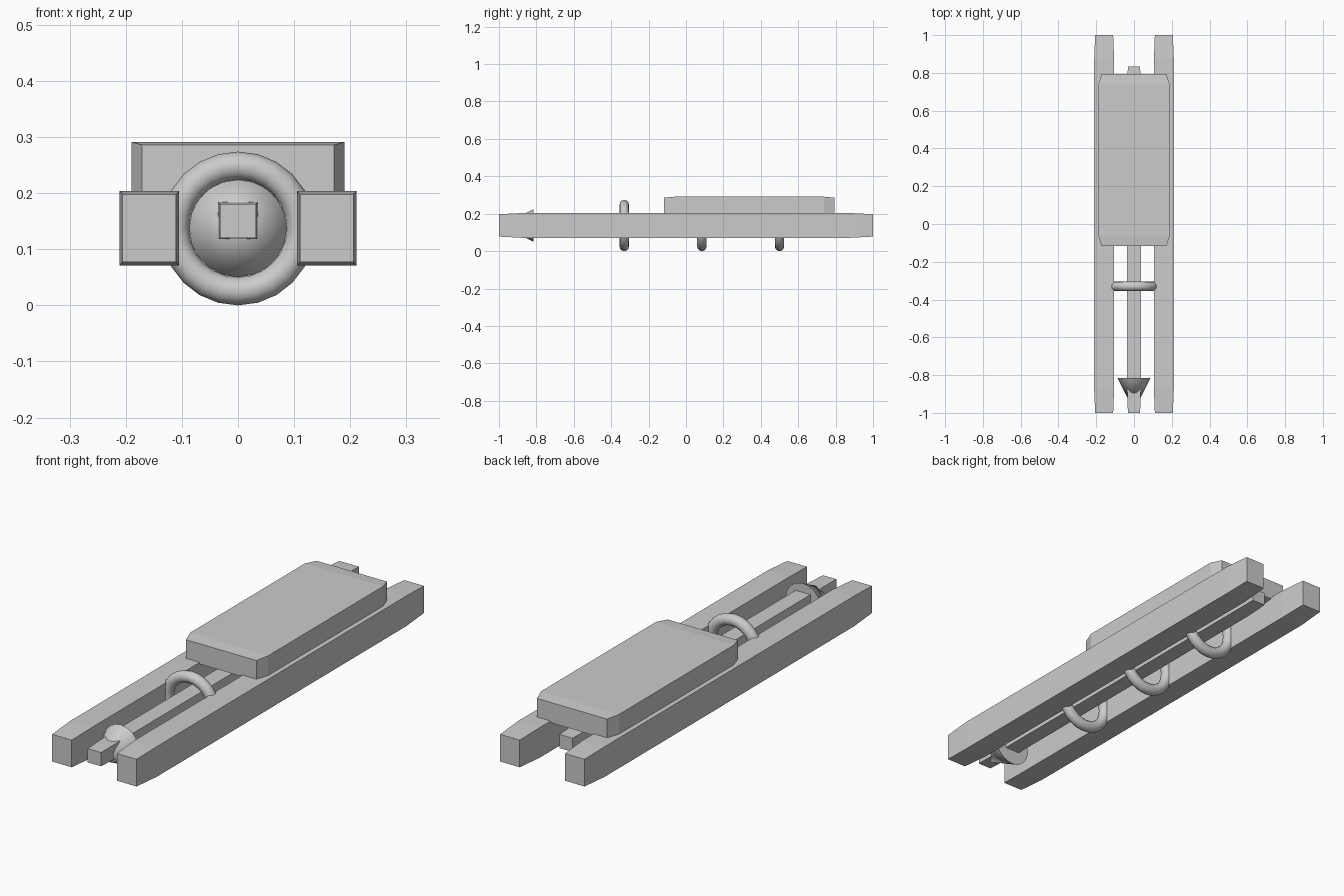
import bpy, bmesh, math

if "Cube" in bpy.data.objects:
    bpy.data.objects.remove(bpy.data.objects["Cube"])


def tapered_bar(name, x, z, y, taper, shrink=0.9):
    """Long box along y whose two ends narrow slightly."""
    cx, cz = sum(x) / 2, sum(z) / 2
    hx, hz = (x[1] - x[0]) / 2, (z[1] - z[0]) / 2
    bm = bmesh.new()
    rings = []
    for yy, s in ((y[0], shrink), (y[0] + taper, 1), (y[1] - taper, 1), (y[1], shrink)):
        rings.append([bm.verts.new((cx + sx * hx * s, yy, cz + sz * hz * s))
                      for sx, sz in ((-1, -1), (1, -1), (1, 1), (-1, 1))])
    for a, b in zip(rings, rings[1:]):
        for i in range(4):
            j = (i + 1) % 4
            bm.faces.new((a[i], a[j], b[j], b[i]))
    bm.faces.new(rings[0])
    bm.faces.new(rings[-1])
    bmesh.ops.recalc_face_normals(bm, faces=bm.faces)
    mesh = bpy.data.meshes.new(name)
    bm.to_mesh(mesh)
    bm.free()
    obj = bpy.data.objects.new(name, mesh)
    bpy.context.collection.objects.link(obj)
    return obj


def smooth(obj, name):
    obj.name = name
    bpy.ops.object.shade_smooth_by_angle(angle=math.radians(40))


# Side rails, mirrored across x
rail = tapered_bar("side_rails", (0.105, 0.211), (0.071, 0.204), (-1, 1), 0.13)
rail.modifiers.new("Mirror", 'MIRROR')

# Upper housing block and central rod
tapered_bar("top_housing", (-0.19, 0.19), (0.192, 0.291), (-0.117, 0.793), 0.055)
tapered_bar("centre_rod", (-0.036, 0.036), (0.117, 0.184), (-1, 0.835), 0.12)

# Rings around the rod
AXIS_Z = 0.137
for i, y in enumerate((-0.33, 0.085, 0.5)):
    bpy.ops.mesh.primitive_torus_add(major_segments=24, minor_segments=12,
                                     major_radius=0.112, minor_radius=0.025,
                                     location=(0, y, AXIS_Z), rotation=(math.pi / 2, 0, 0))
    smooth(bpy.context.object, f"ring_{i + 1}")

# Cone tip pointing forward
bpy.ops.mesh.primitive_cone_add(vertices=20, radius1=0.087, radius2=0, depth=0.175,
                                location=(0, -0.9025, AXIS_Z), rotation=(math.pi / 2, 0, 0))
smooth(bpy.context.object, "front_cone")
